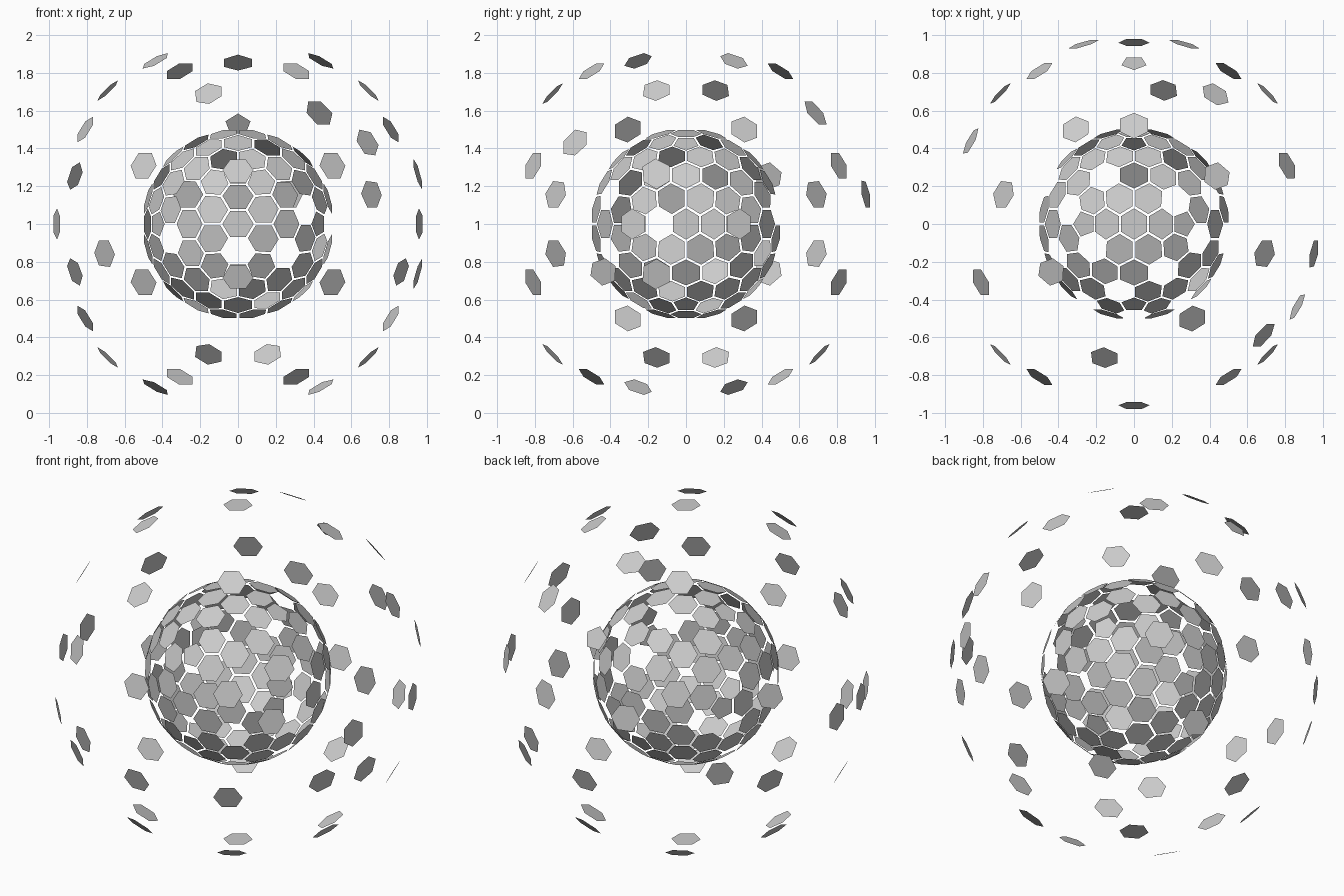
import bpy, bmesh
from mathutils import Vector

if "Cube" in bpy.data.objects:
    bpy.data.objects.remove(bpy.data.objects["Cube"])

R = 0.5           # radius of the tiled ball
SHRINK = 0.93     # leaves a gap between tiles
LIFT = 0.5        # distance the loose tiles are pushed outwards
CENTER = Vector((0, 0, 1))

# directions of loose tiles that occur both above and below the equator
MIRRORED = [
    (0, 0, 1), (-.43, -.26, .86), (.43, .26, .86), (-.31, .5, .81), (.31, -.5, .81),
    (-.16, -.7, .69), (-.69, .16, .7), (.69, -.16, .7), (-.81, -.31, .5), (.81, .31, .5),
    (-.5, -.81, .31), (.5, -.81, .31), (-.86, .43, .26), (.95, -.16, .26), (0, -.96, .27)]
# directions of loose tiles that occur once
SINGLE = [
    (0, .53, .85), (.43, .69, .59), (.69, -.59, .43), (0, .85, .53), (.7, .69, .16),
    (.7, -.69, .16), (-.26, .95, .16), (.26, .95, .16), (-.5, .81, .31), (.5, .81, -.31),
    (.16, .7, -.69), (.86, -.43, -.26), (-.7, -.69, -.16), (-.7, .69, -.16),
    (0, .96, -.27), (-1, 0, 0), (-.96, -.27, 0), (.96, .27, 0), (.96, -.27, 0)]
loose_dirs = [Vector(d).normalized() for d in SINGLE]
for x, y, z in MIRRORED:
    loose_dirs += [Vector((x, y, z)).normalized(), Vector((x, y, -z)).normalized()]


def geodesic():
    """Icosahedron with two-fold axes on x, y, z, split twice and rounded."""
    bm = bmesh.new()
    p = (1 + 5 ** 0.5) / 2
    for a in (-1, 1):
        for b in (-p, p):
            for co in ((a, 0, b), (b, a, 0), (0, b, a)):
                bm.verts.new(Vector(co).normalized())
    bmesh.ops.convex_hull(bm, input=bm.verts[:])
    for _ in range(2):
        bmesh.ops.subdivide_edges(bm, edges=bm.edges[:], cuts=1, use_grid_fill=True)
        for v in bm.verts:
            v.co.normalize()
    bmesh.ops.triangulate(bm, faces=[f for f in bm.faces if len(f.verts) > 3])
    return bm


def tile_corners(v):
    """Flat tile around a vertex: the dual polygon, slightly shrunk."""
    n = v.co.normalized()
    u = n.orthogonal().normalized()
    w = n.cross(u)
    flat = []
    for f in v.link_faces:
        c = sum((q.co for q in f.verts), Vector()).normalized()
        flat.append(c - n * c.dot(n))
    mid = sum(flat, Vector()) / len(flat)
    from_mid = [c - mid for c in flat]
    ref = Vector((1, 0))
    from_mid.sort(key=lambda c: -ref.angle_signed(Vector((c.dot(u), c.dot(w)))))
    return n, [(n + mid + c * SHRINK) * R for c in from_mid]


def make_object(name, polys):
    bm = bmesh.new()
    for poly in polys:
        bm.faces.new([bm.verts.new(co + CENTER) for co in poly])
    me = bpy.data.meshes.new(name)
    bm.to_mesh(me)
    bm.free()
    bpy.context.collection.objects.link(bpy.data.objects.new(name, me))


# sort every tile into the ball or the loose outer shell
ball, shell = [], []
geo = geodesic()
for v in geo.verts:
    n, poly = tile_corners(v)
    area_n = (poly[1] - poly[0]).cross(poly[2] - poly[1])
    if area_n.dot(n) < 0:
        poly.reverse()
    if any(n.dot(d) > 0.995 for d in loose_dirs):
        shell.append([co + n * LIFT for co in poly])
    else:
        ball.append(poly)
geo.free()

make_object("ball_tiles", ball)
make_object("floating_tiles", shell)
